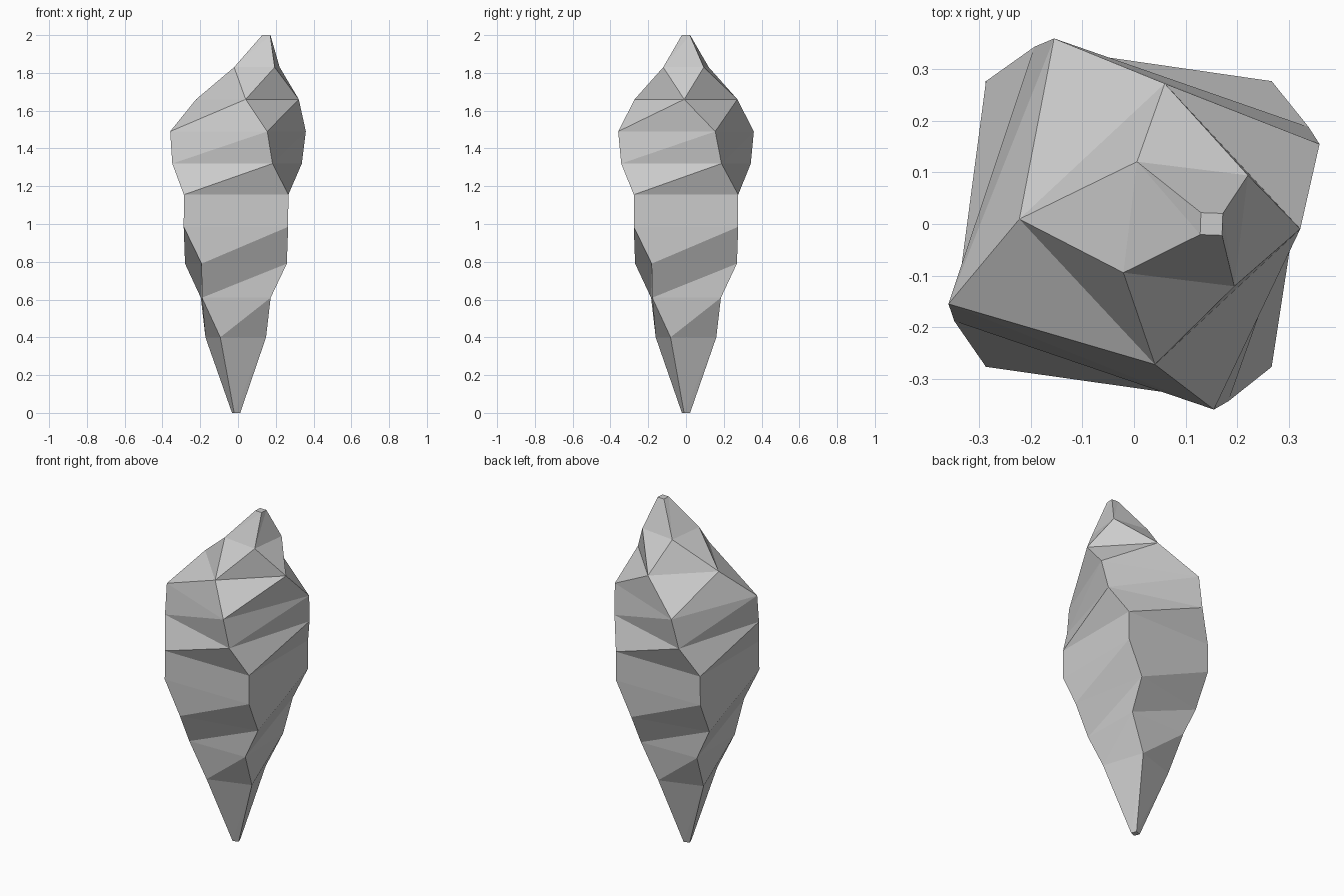
import bpy, bmesh
from math import cos, sin, radians

if "Cube" in bpy.data.objects:
    bpy.data.objects.remove(bpy.data.objects["Cube"])

# Twisted crystal: square rings as (height, centre x, corner radius, twist in degrees)
rings = [
    (0.00, -0.010, 0.024, 20),
    (0.40, -0.012, 0.180, 18),
    (0.61, -0.012, 0.257, 1),
    (0.79, -0.011, 0.325, 11),
    (0.985, -0.011, 0.391, 0),
    (1.155, -0.010, 0.391, 0),
    (1.32, -0.005, 0.391, -16.3),
    (1.49, 0.000, 0.391, -21.7),
    (1.66, 0.050, 0.272, -47),
    (1.83, 0.100, 0.153, -97),
    (2.00, 0.150, 0.030, -92),
]

bm = bmesh.new()
loops = []
for z, cx, r, twist in rings:
    angles = [radians(45 + 90 * i + twist) for i in range(4)]
    loops.append([bm.verts.new((cx + r * cos(a), r * sin(a), z)) for a in angles])

# Sides, each twisted quad split along its outward diagonal
for low, high in zip(loops, loops[1:]):
    for i in range(4):
        j = (i + 1) % 4
        bm.faces.new((low[i], low[j], high[j]))
        bm.faces.new((low[i], high[j], high[i]))

# Small end caps
bm.faces.new(loops[0][::-1])
bm.faces.new(loops[-1])

mesh = bpy.data.meshes.new("twisted_crystal")
bm.to_mesh(mesh)
bm.free()
obj = bpy.data.objects.new("twisted_crystal", mesh)
bpy.context.collection.objects.link(obj)
